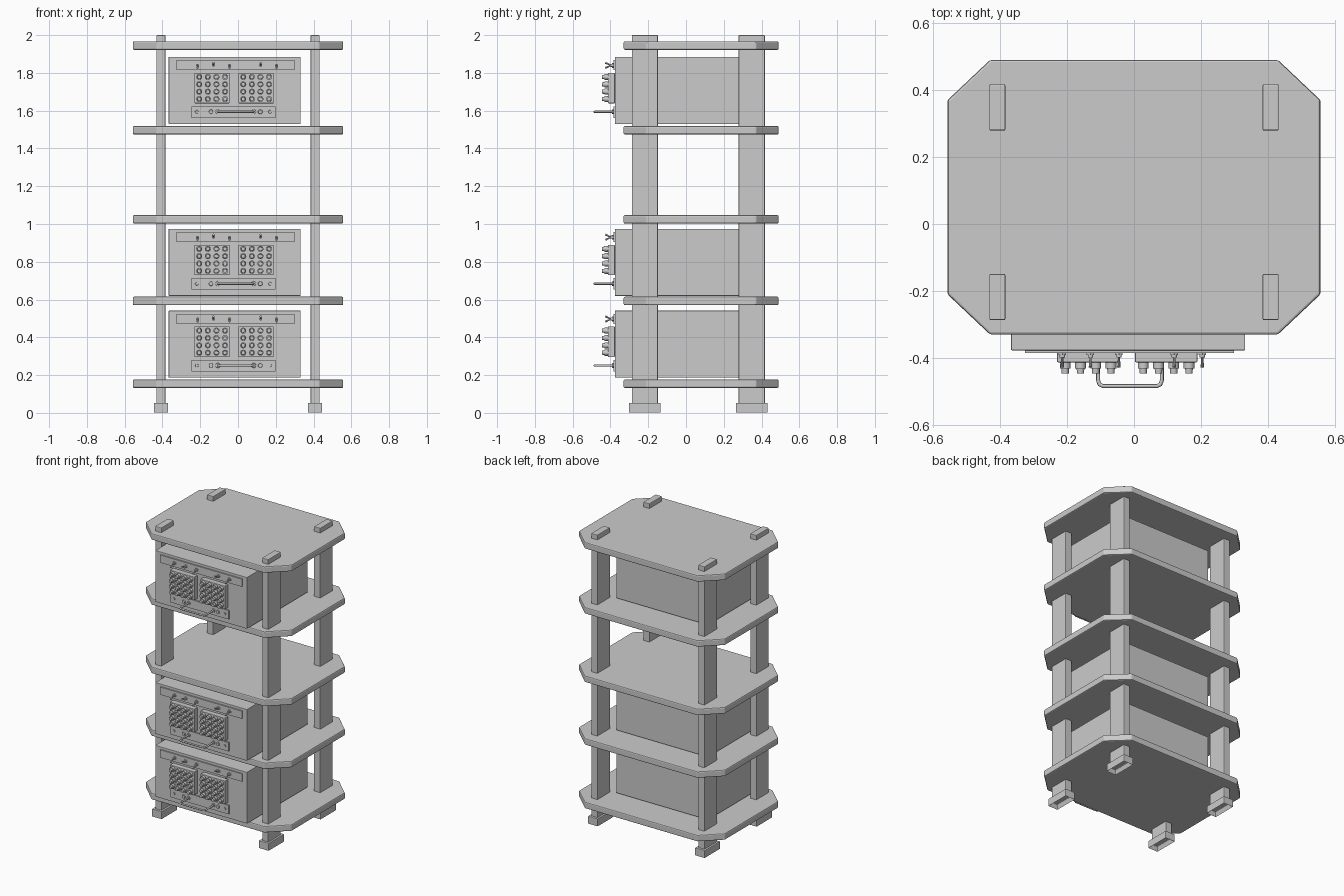
import bpy, bmesh, math
from mathutils import Matrix, Vector

if "Cube" in bpy.data.objects:
    bpy.data.objects.remove(bpy.data.objects["Cube"])


def finish(name, bm, bevel=0.0, segments=2, smooth=False):
    bmesh.ops.recalc_face_normals(bm, faces=bm.faces)
    mesh = bpy.data.meshes.new(name)
    bm.to_mesh(mesh)
    bm.free()
    ob = bpy.data.objects.new(name, mesh)
    bpy.context.collection.objects.link(ob)
    if bevel:
        mod = ob.modifiers.new("edge_bevel", 'BEVEL')
        mod.width, mod.segments = bevel, segments
    if smooth:
        bpy.ops.object.select_all(action='DESELECT')
        ob.select_set(True)
        bpy.context.view_layer.objects.active = ob
        bpy.ops.object.shade_smooth_by_angle(angle=math.radians(35))
    return ob


def add_box(bm, x0, x1, y0, y1, z0, z1):
    m = Matrix.Translation(((x0 + x1) / 2, (y0 + y1) / 2, (z0 + z1) / 2))
    m = m @ Matrix.Diagonal((x1 - x0, y1 - y0, z1 - z0, 1))
    return bmesh.ops.create_cube(bm, size=1, matrix=m)["verts"]


def add_rod(bm, a, b, r0, r1, sides=16):
    a, b = Vector(a), Vector(b)
    d = b - a
    m = Matrix.Translation((a + b) / 2) @ d.to_track_quat('Z', 'Y').to_matrix().to_4x4()
    bmesh.ops.create_cone(bm, cap_ends=True, segments=sides, radius1=r0, radius2=r1,
                          depth=d.length, matrix=m)


def box(name, *dims, bevel=0.0):
    bm = bmesh.new()
    add_box(bm, *dims)
    return finish(name, bm, bevel)


# Shelves: rectangles with clipped corners
outline = [(-0.43, -0.33), (0.43, -0.33), (0.557, -0.21), (0.557, 0.37),
           (0.43, 0.49), (-0.43, 0.49), (-0.557, 0.37), (-0.557, -0.21)]
for i, z in enumerate((0.132, 0.57, 1.002, 1.474, 1.922)):
    bm = bmesh.new()
    f = bm.faces.new([bm.verts.new((x, y, z)) for x, y in outline])
    top = bmesh.ops.extrude_face_region(bm, geom=[f])["geom"]
    bmesh.ops.translate(bm, vec=(0, 0, 0.045),
                        verts=[v for v in top if isinstance(v, bmesh.types.BMVert)])
    finish(f"shelf_{i + 1}", bm, 0.007)

# Posts with sleeve feet that are hollow underneath
for sx, side in ((-1, "left"), (1, "right")):
    for yc, end in ((-0.218, "front"), (0.348, "back")):
        xc = sx * 0.408
        box(f"{end}_{side}_post", xc - 0.024, xc + 0.024, yc - 0.069, yc + 0.069,
            0.03, 2.0, bevel=0.004)
        bm = bmesh.new()
        add_box(bm, xc - 0.037, xc + 0.037, yc - 0.084, yc + 0.084, 0, 0.053)
        bm.normal_update()
        bottom = [f for f in bm.faces if f.normal.z < -0.9]
        bmesh.ops.inset_region(bm, faces=bottom, thickness=0.014)
        bmesh.ops.translate(bm, vec=(0, 0, 0.03), verts=bottom[0].verts)
        finish(f"{end}_{side}_foot", bm, 0.003)


def control_unit(n, z):
    front = -0.377
    box(f"cabinet_{n}", -0.367, 0.332, front, 0.285, z, z + 0.354, bevel=0.002)
    box(f"switch_strip_{n}", -0.325, 0.299, front - 0.008, front, z + 0.284, z + 0.337)
    box(f"handle_plate_{n}", -0.246, 0.198, front - 0.008, front, z + 0.032, z + 0.093)
    fy = front - 0.008

    # Toggle switches: hex nut, collar and tilted lever
    bm = bmesh.new()
    zs = z + 0.31
    for i, x in enumerate((-0.214, -0.13, -0.045, 0.12, 0.204)):
        tilt = 0.014 if i % 2 else -0.014
        add_rod(bm, (x, fy, zs), (x, fy - 0.006, zs), 0.013, 0.013, 6)
        add_rod(bm, (x, fy - 0.006, zs), (x, fy - 0.014, zs), 0.008, 0.008, 12)
        add_rod(bm, (x, fy - 0.012, zs), (x, fy - 0.042, zs + tilt), 0.003, 0.0055, 10)
    finish(f"toggle_switches_{n}", bm, smooth=True)

    # Two keypads with stepped buttons in a four by four grid
    for xc, side in ((-0.137, "left"), (0.096, "right")):
        box(f"{side}_keypad_{n}", xc - 0.093, xc + 0.093, -0.413, front,
            z + 0.109, z + 0.27, bevel=0.003)
        bm = bmesh.new()
        for i in range(4):
            for j in range(4):
                x = xc + (i - 1.5) * 0.0455
                zb = z + 0.19 + (j - 1.5) * 0.039
                add_rod(bm, (x, -0.411, zb), (x, -0.431, zb), 0.016, 0.016)
                add_rod(bm, (x, -0.431, zb), (x, -0.446, zb), 0.0115, 0.0105)
        finish(f"{side}_buttons_{n}", bm, smooth=True)

    # Plate screws and handle flanges
    zh = z + 0.064
    bm = bmesh.new()
    for x, r, d in ((-0.218, 0.009, 0.006), (0.169, 0.009, 0.006), (-0.143, 0.012, 0.008),
                    (0.118, 0.012, 0.008), (-0.107, 0.013, 0.005), (0.083, 0.013, 0.005)):
        add_rod(bm, (x, fy, zh), (x, fy - d, zh), r, r * 0.9)
    finish(f"plate_screws_{n}", bm, smooth=True)

    # Pull handle: round bar with curved corners
    path = [(-0.107, fy), (-0.107, -0.468), (-0.103, -0.479), (-0.093, -0.484),
            (0.069, -0.484), (0.079, -0.479), (0.083, -0.468), (0.083, fy)]
    cu = bpy.data.curves.new(f"pull_handle_{n}", 'CURVE')
    cu.dimensions = '3D'
    cu.bevel_depth, cu.bevel_resolution = 0.006, 2
    sp = cu.splines.new('POLY')
    sp.points.add(len(path) - 1)
    for p, (x, y) in zip(sp.points, path):
        p.co = (x, y, zh, 1)
    bpy.context.collection.objects.link(bpy.data.objects.new(f"pull_handle_{n}", cu))


for n, z in enumerate((0.187, 0.62, 1.53), 1):
    control_unit(n, z)
